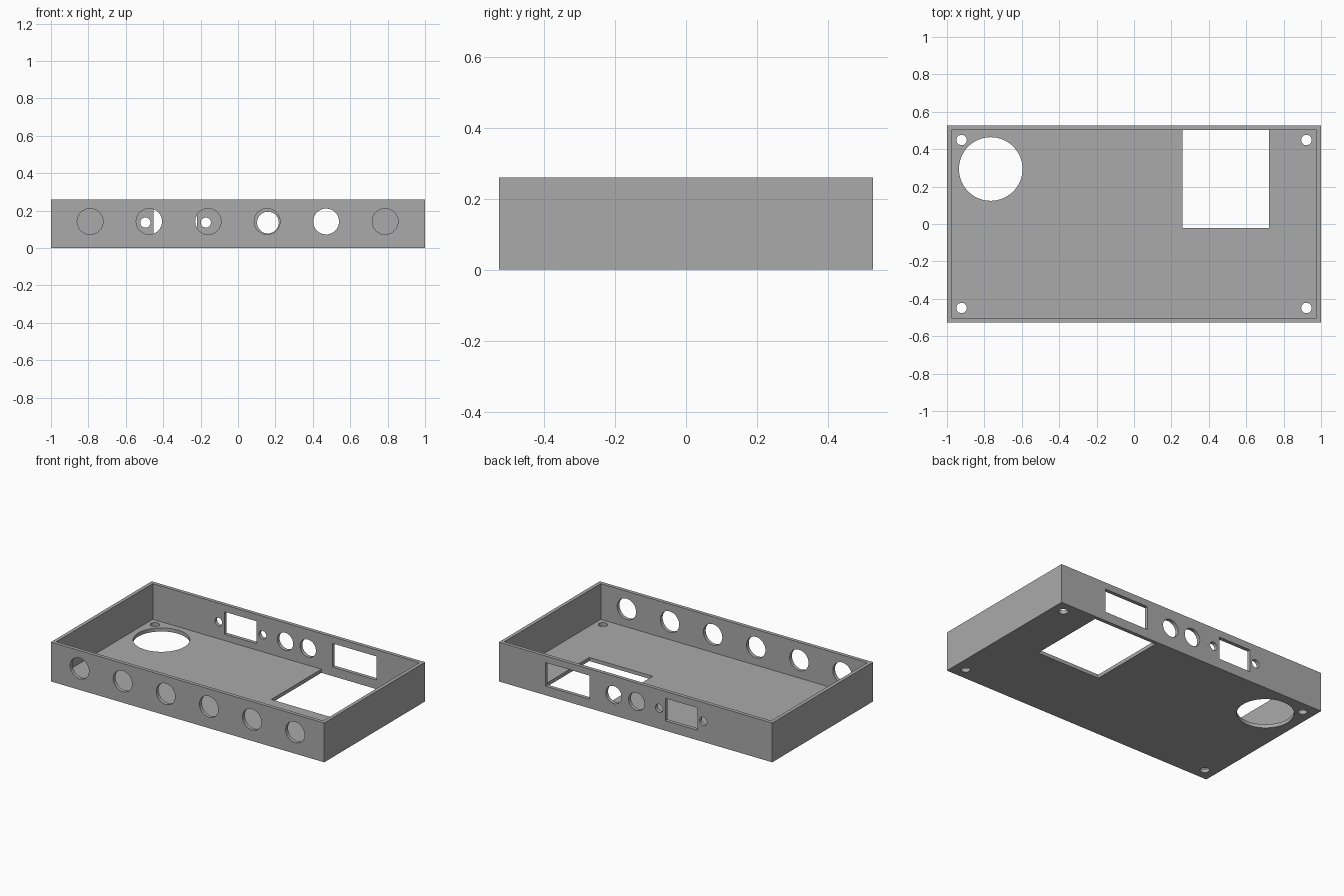
import bpy
import math

cube = bpy.data.objects.get("Cube")
if cube:
    bpy.data.objects.remove(cube, do_unlink=True)

HALF_X, HALF_Y, HEIGHT, WALL = 1.0, 0.527, 0.26, 0.024
IN_X, IN_Y = HALF_X - WALL, HALF_Y - WALL

grey = bpy.data.materials.new("plain grey")
grey.use_nodes = True
grey.diffuse_color = (0.4, 0.4, 0.4, 1)
grey.node_tree.nodes["Principled BSDF"].inputs["Base Color"].default_value = (0.4, 0.4, 0.4, 1)


def box(name, lo, hi):
    """Box between two opposite corners."""
    bpy.ops.mesh.primitive_cube_add(size=1, location=[(a + b) / 2 for a, b in zip(lo, hi)])
    ob = bpy.context.object
    ob.name = name
    ob.scale = [b - a for a, b in zip(lo, hi)]
    bpy.ops.object.transform_apply(location=True, rotation=True, scale=True)
    ob.data.materials.append(grey)
    return ob


def rod(name, centre, radius, along_y):
    """Round cutter running through a wall or through the floor."""
    bpy.ops.mesh.primitive_cylinder_add(
        vertices=64, radius=radius, depth=4 * WALL, location=centre,
        rotation=(math.pi / 2 if along_y else 0, 0, 0))
    ob = bpy.context.object
    ob.name = name
    bpy.ops.object.transform_apply(location=True, rotation=True, scale=True)
    ob.data.materials.append(grey)
    return ob


def back_slot(name, x0, x1, z0, z1):
    return box(name, (x0, IN_Y - WALL, z0), (x1, HALF_Y + WALL, z1))


def back_hole(name, x, radius):
    return rod(name, (x, HALF_Y - WALL / 2, 0.136), radius, True)


# Outer block
tray = box("tray", (-HALF_X, -HALF_Y, 0), (HALF_X, HALF_Y, HEIGHT))

# Open cavity, leaving thin walls and floor
cutters = [box("cavity_cutter", (-IN_X, -IN_Y, WALL), (IN_X, IN_Y, HEIGHT + WALL))]

# Row of control holes in the front wall
for i in range(6):
    x = (i - 2.5) * 0.3155 - 0.002
    cutters.append(rod("front_hole_cutter", (x, -HALF_Y + WALL / 2, 0.142), 0.069, True))

# Connector openings in the back wall
cutters += [
    back_slot("power_slot_cutter", 0.338, 0.66, 0.06, 0.216),
    back_slot("port_slot_cutter", -0.452, -0.218, 0.066, 0.214),
    back_hole("socket_cutter", 0.16, 0.058),
    back_hole("socket_cutter", -0.007, 0.058),
    back_hole("screw_cutter", -0.172, 0.027),
    back_hole("screw_cutter", -0.495, 0.027),
]

# Floor openings: round, rectangular, and four corner screw holes
cutters.append(rod("round_opening_cutter", (-0.766, 0.294, WALL / 2), 0.17, False))
cutters.append(box("square_opening_cutter", (0.258, -0.021, -WALL), (0.722, IN_Y, 2 * WALL)))
for sx in (-1, 1):
    for sy in (-1, 1):
        cutters.append(rod("corner_hole_cutter", (sx * 0.922, sy * 0.449, WALL / 2), 0.028, False))

# Cut everything out of the block
bpy.context.view_layer.objects.active = tray
for cutter in cutters:
    cutter.hide_render = True
    mod = tray.modifiers.new("cut", "BOOLEAN")
    mod.operation = "DIFFERENCE"
    mod.solver = "EXACT"
    mod.object = cutter
    bpy.ops.object.modifier_apply(modifier=mod.name)
    bpy.data.objects.remove(cutter, do_unlink=True)

# Smooth hole walls, sharp edges
bpy.ops.object.select_all(action="DESELECT")
tray.select_set(True)
bpy.ops.object.shade_smooth_by_angle(angle=math.radians(30))
